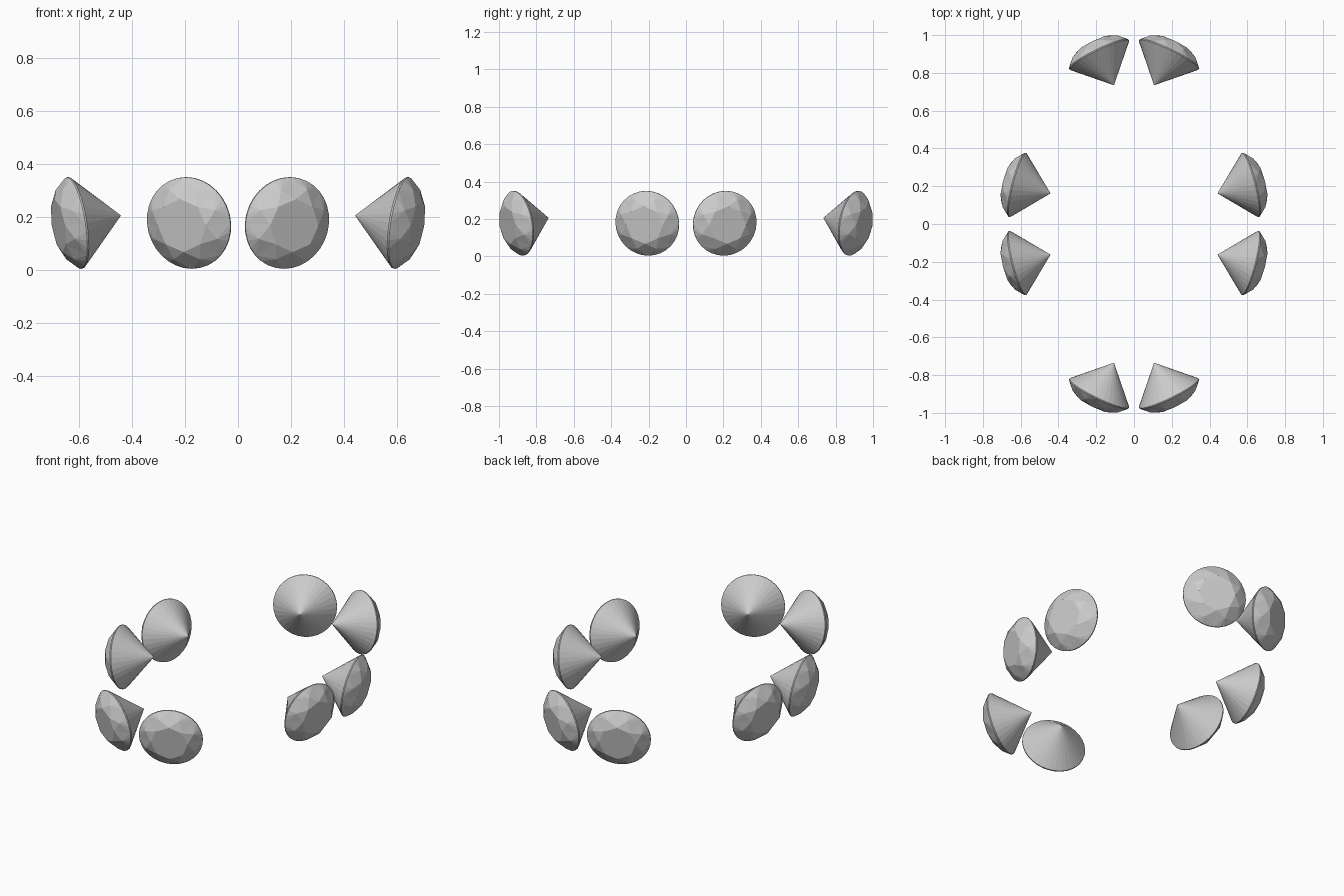
import bpy, bmesh, math
from mathutils import Vector, Matrix

if "Cube" in bpy.data.objects:
    bpy.data.objects.remove(bpy.data.objects["Cube"])

R, PAV, CROWN = 0.175, 0.183, 0.064   # girdle radius, pavilion depth, crown height


def ring(bm, n, r, z, phase=0.0):
    return [bm.verts.new((r * math.cos(2 * math.pi * (i + phase) / n),
                          r * math.sin(2 * math.pi * (i + phase) / n), z)) for i in range(n)]


def make_gem(name, centre, axis, mx, my):
    bm = bmesh.new()
    tip = bm.verts.new((0, 0, -PAV))
    low = ring(bm, 32, R, -0.003)
    top = ring(bm, 32, R, 0.003)
    mid = ring(bm, 8, R * 0.82, CROWN * 0.62, 0.5)
    table = ring(bm, 8, R * 0.58, CROWN)
    # cone-shaped pavilion and thin girdle band
    for i in range(32):
        j = (i + 1) % 32
        bm.faces.new((tip, low[j], low[i]))
        bm.faces.new((low[i], low[j], top[j], top[i]))
    # crown: table, star facets, kites and girdle facets
    bm.faces.new(table)
    for k in range(8):
        n = (k + 1) % 8
        g = [top[(4 * k + s) % 32] for s in range(5)]
        bm.faces.new((table[k], mid[k], table[n]))
        bm.faces.new((table[k], g[0], mid[k]))
        bm.faces.new((table[n], mid[k], g[4]))
        for s in range(4):
            bm.faces.new((g[s], g[s + 1], mid[k]))
    # aim the table outward, then mirror into its quadrant
    u = Vector(axis).normalized()
    side = Vector((0, 0, 1)).cross(u).normalized()
    up = u.cross(side)
    rot = Matrix((side, up, u)).transposed().to_4x4()
    m = Matrix.Diagonal((mx, my, 1, 1)) @ Matrix.Translation(centre) @ rot
    bmesh.ops.transform(bm, matrix=m, verts=bm.verts)
    bmesh.ops.recalc_face_normals(bm, faces=bm.faces)
    me = bpy.data.meshes.new(name)
    bm.to_mesh(me)
    bm.free()
    bpy.context.collection.objects.link(bpy.data.objects.new(name, me))


# four mirrored pairs of gems
for mx, sx in ((1, "right"), (-1, "left")):
    for my, sy in ((1, "front"), (-1, "back")):
        make_gem(f"{sy}_gem_{sx}", (0.185, -0.897, 0.177), (0.0775, -0.160, -0.0285), mx, my)
        make_gem(f"side_gem_{sy}_{sx}", (0.617, -0.207, 0.177), (0.1775, -0.0455, -0.0285), mx, my)
